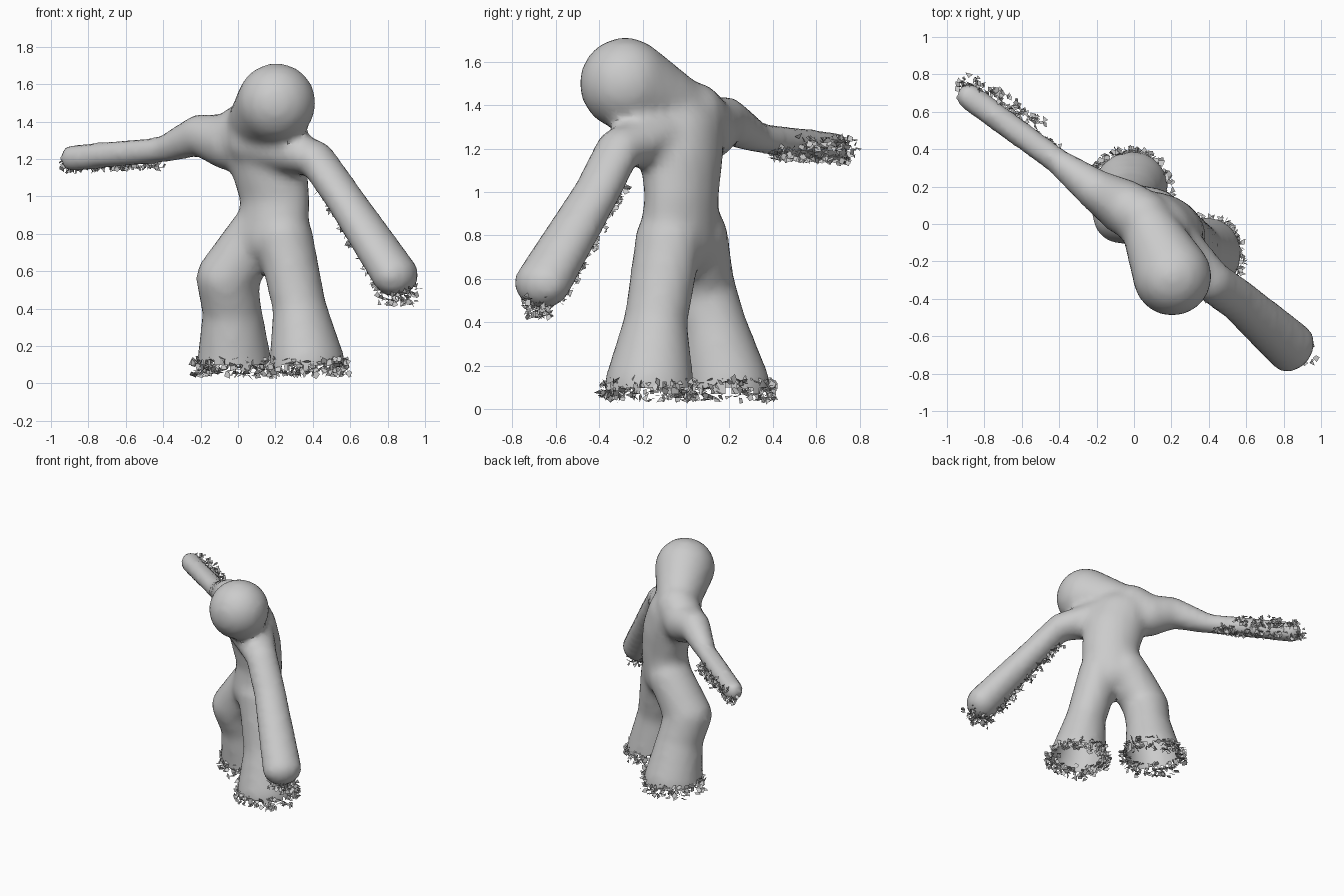
import bpy, bmesh, math, random
from mathutils import Matrix, Vector

if "Cube" in bpy.data.objects:
    bpy.data.objects.remove(bpy.data.objects["Cube"])

random.seed(4)
ANG = math.atan2(-0.6, 0.8)          # the figure is turned about z


def add_object(name, bm):
    mesh = bpy.data.meshes.new(name)
    bm.to_mesh(mesh)
    bm.free()
    ob = bpy.data.objects.new(name, mesh)
    bpy.context.collection.objects.link(ob)
    return ob


def limb(bm, *stations, wide=1, deep=1, steps=10):
    """Sweep ellipsoids through x, y, z, radius stations."""
    for a, b in zip(stations, stations[1:]):
        for i in range(steps + 1):
            x, y, z, r = Vector(a).lerp(Vector(b), i / steps)
            m = (Matrix.Translation((x, y, z)) @ Matrix.Rotation(ANG, 4, 'Z')
                 @ Matrix.Diagonal((r * wide, r * deep, r, 1)))
            bmesh.ops.create_uvsphere(bm, u_segments=20, v_segments=12, radius=1, matrix=m)


bm = bmesh.new()
# head and neck
limb(bm, (.205, -.28, 1.5, .213), (.08, -.02, 1.37, .15))
# torso
limb(bm, (.12, -.01, 1.27, .17), (.17, -.02, 1.14, .17),
     (.2, -.02, .98, .155), (.18, -.03, .78, .165), wide=1.3)
# raised arm with its shoulder
limb(bm, (.05, .03, 1.36, .15), (-.05, .09, 1.29, .15), (-.2, .18, 1.33, .112),
     (-.4, .33, 1.25, .073), (-.88, .68, 1.205, .075))
# lowered arm with its shoulder
limb(bm, (.1, -.03, 1.29, .15), (.42, -.31, 1.2, .095),
     (.56, -.41, 1., .097), (.84, -.66, .58, .118), deep=1.2)
# straight leg
limb(bm, (.25, -.08, .78, .15), (.33, -.14, .4, .142), (.37, -.17, .1, .2), (.37, -.17, 0, .2), deep=1.07)
# bent leg
limb(bm, (.1, .04, .8, .15), (-.06, .06, .56, .163), (-.03, .12, .38, .157),
     (-.02, .185, .1, .2), (-.02, .185, 0, .2), deep=1.05)

# fuse everything into one soft skin
source = add_object("body_source", bm)
remesh = source.modifiers.new("Fuse", 'REMESH')
remesh.mode = 'VOXEL'
remesh.voxel_size = 0.028
smooth = source.modifiers.new("Soften", 'SMOOTH')
smooth.factor = 0.5
smooth.iterations = 6
skin = bpy.data.meshes.new_from_object(source.evaluated_get(bpy.context.evaluated_depsgraph_get()))
bpy.data.objects.remove(source)

# open, ragged soles
bm = bmesh.new()
bm.from_mesh(skin)
bmesh.ops.delete(bm, geom=[f for f in bm.faces
                           if f.calc_center_median().z < random.uniform(.06, .12)],
                 context='FACES')
body = add_object("body", bm)


def jitter(s):
    return Vector([random.uniform(-s, s) for _ in range(3)])


def shred(bm, centre, size):
    """A torn scrap: one small randomly turned triangle or quad."""
    n = random.choice((3, 4))
    turn = Matrix.Rotation(random.uniform(0, 6.28), 3, jitter(1).normalized())
    verts = []
    for k in range(n):
        t = 2 * math.pi * k / n
        r = size * random.uniform(.5, 1.2)
        verts.append(bm.verts.new(centre + turn @ Vector((r * math.cos(t), r * math.sin(t), 0))))
    bm.faces.new(verts)


# torn rims of the feet
bm = bmesh.new()
for cx, cy in ((.37, -.17), (-.02, .185)):
    for i in range(230):
        t = random.uniform(0, 2 * math.pi)
        r = random.uniform(.18, .23)
        shred(bm, Vector((cx + r * math.cos(t), cy + r * math.sin(t), random.uniform(.04, .14))), .024)
add_object("foot_scraps", bm)

# torn undersides of the arms
bm = bmesh.new()


def fringe(a, b, count, spread):
    for i in range(count):
        shred(bm, Vector(a).lerp(Vector(b), random.random()) + jitter(spread), .021)


fringe((-.42, .39, 1.18), (-.93, .75, 1.16), 240, .03)
fringe((-.5, .53, 1.22), (-.88, .77, 1.22), 110, .035)
fringe((.44, -.28, 1.03), (.77, -.58, .5), 120, .025)
fringe((.78, -.66, .48), (.94, -.7, .47), 140, .055)
add_object("arm_scraps", bm)

# smooth shading on the skin
bpy.context.view_layer.objects.active = body
body.select_set(True)
bpy.ops.object.shade_smooth_by_angle(angle=math.radians(40))
